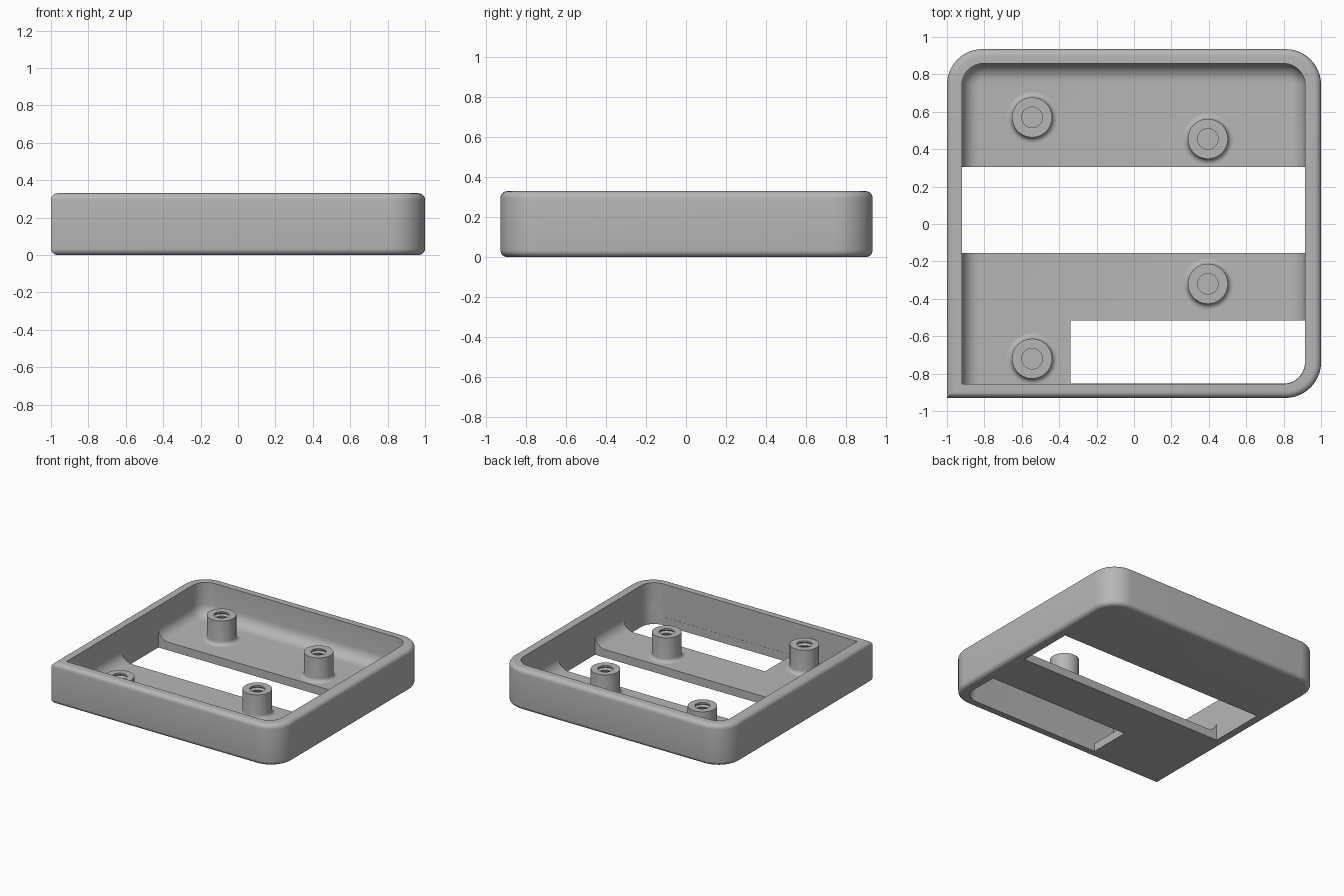
import bpy, bmesh
from math import sin, cos, pi, sqrt

cube = bpy.data.objects.get("Cube")
if cube:
    bpy.data.objects.remove(cube)

grey = bpy.data.materials.new("plain grey")
grey.use_nodes = True
COLOUR = (0.47, 0.47, 0.47, 1)
grey.diffuse_color = COLOUR
grey.node_tree.nodes["Principled BSDF"].inputs["Base Color"].default_value = COLOUR


def outline(left, right, front, back, r, z, steps=12):
    """Rectangle with three rounded corners; the front left one stays square."""
    pts = [(left, front, z)]
    for cx, cy, start in ((right - r, front + r, -pi / 2),
                          (right - r, back - r, 0),
                          (left + r, back - r, pi / 2)):
        for i in range(steps + 1):
            a = start + pi / 2 * i / steps
            pts.append((cx + r * cos(a), cy + r * sin(a), z))
    return pts


def loft(name, rings):
    """Skin a stack of closed rings and cap both ends."""
    bm = bmesh.new()
    loops = [[bm.verts.new(p) for p in ring] for ring in rings]
    n = len(loops[0])
    for lo, hi in zip(loops, loops[1:]):
        for i in range(n):
            j = (i + 1) % n
            bm.faces.new((lo[i], lo[j], hi[j], hi[i]))
    bm.faces.new(loops[0][::-1])
    bm.faces.new(loops[-1])
    bmesh.ops.recalc_face_normals(bm, faces=bm.faces)
    mesh = bpy.data.meshes.new(name)
    bm.to_mesh(mesh)
    bm.free()
    mesh.materials.append(grey)
    obj = bpy.data.objects.new(name, mesh)
    bpy.context.collection.objects.link(obj)
    return obj


def activate(obj):
    bpy.ops.object.select_all(action='DESELECT')
    obj.select_set(True)
    bpy.context.view_layer.objects.active = obj


def smooth(obj):
    activate(obj)
    bpy.ops.object.shade_smooth_by_angle(angle=pi / 6)


HEIGHT, FLOOR = 0.33, 0.065
EDGE, COVE = 0.035, 0.09          # outer edge round, inner floor cove
LEFT, RIGHT, FRONT, BACK = -0.92, 0.915, -0.855, 0.858


def outer(d, z):
    return outline(-1 + d, 1 - d, -0.93 + d, 0.935 - d, 0.19 - d, z)


def inner(d, z):
    return outline(LEFT + d, RIGHT - d, FRONT, BACK - d, 0.115 - d, z)


# Tray: rounded outer wall, flat rim, inner wall and coved floor
arc = [pi / 2 * i / 6 for i in range(7)]
rings = [outer(EDGE * (1 - sin(a)), EDGE * (1 - cos(a))) for a in arc]
rings += [outer(EDGE * (1 - cos(a)), HEIGHT - EDGE * (1 - sin(a))) for a in arc]
rings.append(inner(0, HEIGHT))
rings += [inner(COVE * (1 - cos(a)), FLOOR + COVE * (1 - sin(a))) for a in arc]
tray = loft("tray", rings)

# Openings through the floor
GAP = 0.001
openings = [
    ("middle_opening_cutter", LEFT + GAP, -0.155, 0.305, 0.0),
    ("front_opening_cutter", -0.34, FRONT + GAP, -0.515, 0.115),
]
for name, x0, y0, y1, r in openings:
    x1 = RIGHT - GAP
    plan = [(x0, y0)]
    if r:
        for i in range(13):
            a = -pi / 2 + pi / 2 * i / 12
            plan.append((x1 - r + r * cos(a), y0 + r + r * sin(a)))
    else:
        plan.append((x1, y0))
    plan += [(x1, y1), (x0, y1)]
    cutter = loft(name, [[(x, y, z) for x, y in plan] for z in (-0.1, 0.2)])
    cutter.hide_render = True
    cut = tray.modifiers.new(name, 'BOOLEAN')
    cut.operation = 'DIFFERENCE'
    cut.solver = 'EXACT'
    cut.object = cutter
    activate(tray)
    bpy.ops.object.modifier_apply(modifier=cut.name)
    bpy.data.objects.remove(cutter)
smooth(tray)

# Screw posts: flared foot, plain shaft, threaded blind hole
TOP, POST, HOLE, FOOT = 0.26, 0.107, 0.055, 0.03
profile = [(POST + FOOT, FLOOR - 0.01)]
profile += [(POST + FOOT * (1 - sin(a)), FLOOR + FOOT * (1 - cos(a))) for a in arc]
profile += [(POST, TOP), (HOLE, TOP)]
PITCH = 0.03
for i in range(5):
    z = TOP - 0.012 - i * PITCH
    profile += [(HOLE, z), (HOLE + 0.014, z - PITCH * 0.4), (HOLE, z - PITCH * 0.8)]
profile.append((HOLE, FLOOR + 0.015))

posts = {"back_right_post": (-0.545, 0.57), "back_left_post": (0.395, 0.455),
         "front_left_post": (0.395, -0.32), "front_right_post": (-0.545, -0.72)}
SIDES = 40
for name, (cx, cy) in posts.items():
    turns = [2 * pi * i / SIDES for i in range(SIDES)]
    # The foot is trimmed where it meets the front wall
    smooth(loft(name, [[(cx + r * cos(t), max(cy + r * sin(t), FRONT - 0.01), z)
                        for t in turns] for r, z in profile]))
